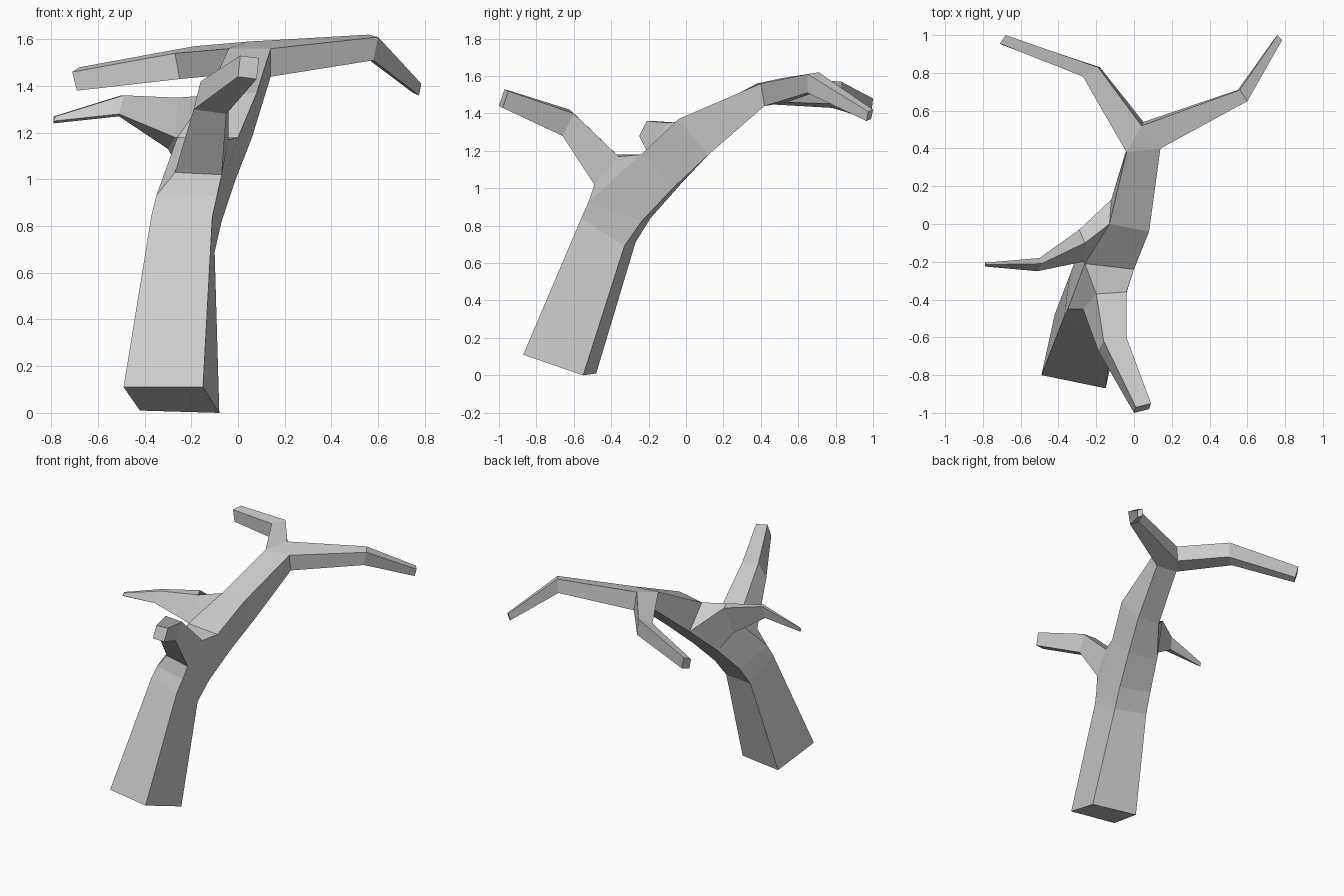
import bpy, bmesh

bm = bmesh.new()

def face(pts):
    bm.faces.new([bm.verts.new(p) for p in pts])

def loft(rings, skip=()):
    """Join successive four-cornered rings; skip holds (segment, side) openings."""
    for s in range(len(rings) - 1):
        a, b = rings[s], rings[s + 1]
        for i in range(4):
            if (s, i) not in skip:
                j = (i + 1) % 4
                face([a[i], a[j], b[j], b[i]])

def branch(root, *rings):
    loft([root, *rings])
    face(rings[-1])

# Trunk: rings ordered upper-left, upper-right, lower-right, lower-left
trunk = [
    [(-.49, -.80, .11), (-.15, -.87, .11), (-.08, -.55, 0), (-.42, -.48, .01)],
    [(-.37, -.49, .85), (-.11, -.56, .84), (-.10, -.33, .69), (-.34, -.27, .71)],
    [(-.35, -.45, .93), (-.09, -.52, .93), (-.07, -.24, .82), (-.31, -.19, .84)],
    [(-.26, -.21, 1.18), (0, -.24, 1.18), (-.01, -.07, 1.00), (-.24, -.03, 1.02)],
    [(-.13, .00, 1.36), (.08, -.04, 1.37), (.06, .12, 1.18), (-.12, .13, 1.19)],
    [(-.04, .38, 1.56), (.14, .40, 1.56), (.14, .42, 1.44), (-.03, .43, 1.45)],
]
loft(trunk, skip={(2, 0), (3, 3)})
face(trunk[0])

# Front branch grows from the upper side of the trunk
branch([trunk[2][0], trunk[2][1], trunk[3][1], trunk[3][0]],
       [(-.27, -.45, 1.03), (-.07, -.49, 1.02), (-.04, -.36, 1.17), (-.20, -.37, 1.18)],
       [(-.19, -.67, 1.30), (-.05, -.66, 1.28), (-.04, -.60, 1.40), (-.16, -.62, 1.42)],
       [(0, -1.0, 1.44), (.08, -.98, 1.43), (.09, -.95, 1.52), (.01, -.97, 1.53)])

# Left branch: rings ordered front-bottom, back-bottom, back-top, front-top
branch([trunk[3][0], trunk[3][3], trunk[4][3], trunk[4][0]],
       [(-.27, -.20, 1.18), (-.30, -.13, 1.13), (-.29, -.03, 1.35), (-.26, -.10, 1.35)],
       [(-.51, -.25, 1.28), (-.51, -.20, 1.27), (-.50, -.18, 1.36), (-.49, -.21, 1.36)],
       [(-.79, -.225, 1.25), (-.79, -.21, 1.24), (-.79, -.205, 1.27), (-.78, -.215, 1.27)])

# Crown fork: two boughs share the back edge of the junction
ul, ur, lr, ll = trunk[5]
mt, mb = (.04, .52, 1.59), (.05, .54, 1.46)
face([ul, ur, mt])
face([ll, lr, mb])
branch([ur, mt, mb, lr],
       [(.60, .65, 1.61), (.56, .71, 1.62), (.55, .71, 1.52), (.58, .65, 1.51)],
       [(.785, .975, 1.41), (.76, 1.0, 1.42), (.75, .99, 1.37), (.775, .965, 1.36)])
branch([ul, mt, mb, ll],
       [(-.27, .78, 1.54), (-.19, .83, 1.57), (-.18, .83, 1.45), (-.25, .78, 1.43)],
       [(-.71, .955, 1.46), (-.68, 1.0, 1.48), (-.66, .99, 1.39), (-.69, .945, 1.38)])

bmesh.ops.remove_doubles(bm, verts=bm.verts, dist=.001)
bmesh.ops.recalc_face_normals(bm, faces=bm.faces)
mesh = bpy.data.meshes.new("bare_tree")
bm.to_mesh(mesh)
bm.free()
bpy.context.collection.objects.link(bpy.data.objects.new("bare_tree", mesh))
